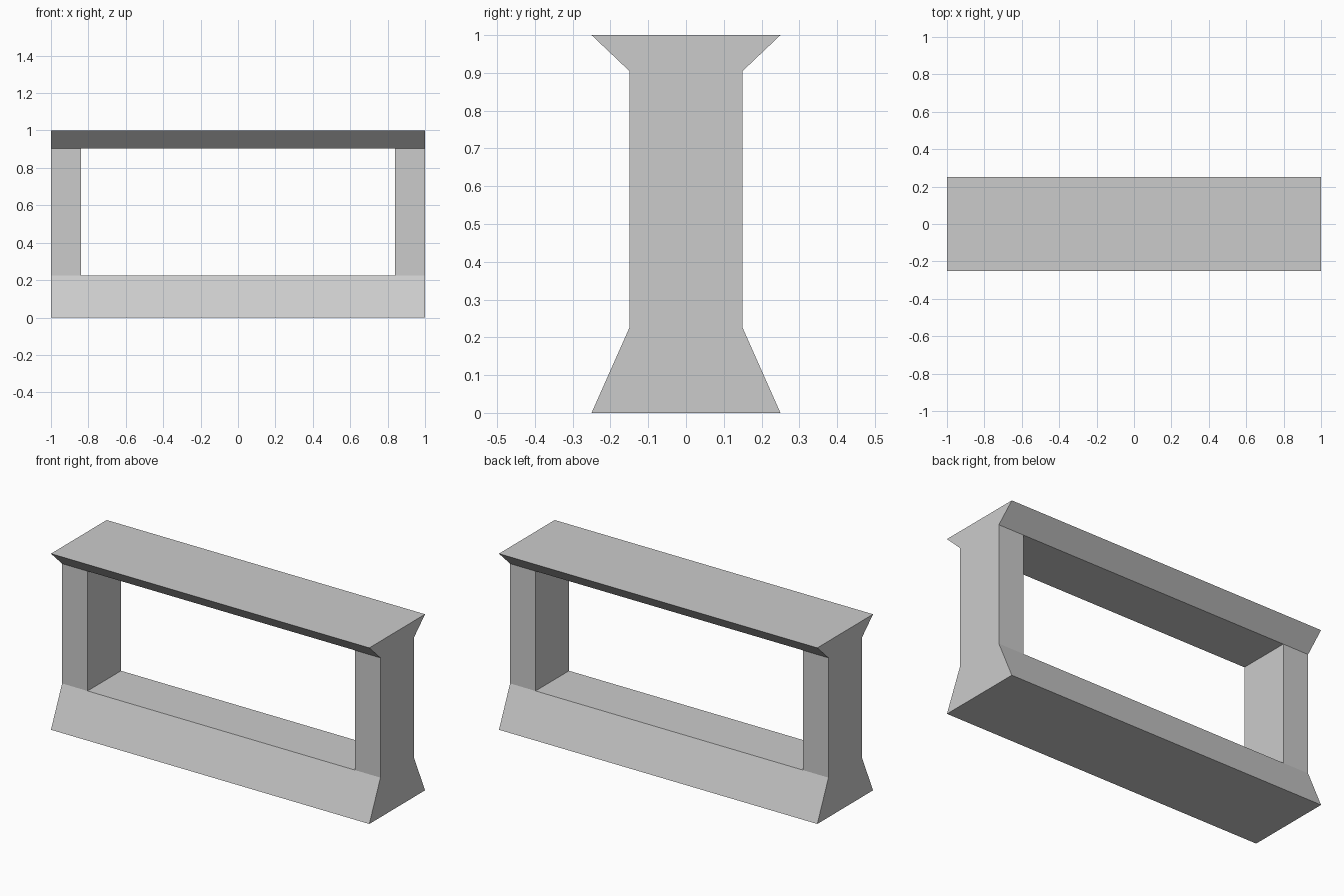
import bpy
import bmesh

cube = bpy.data.objects.get("Cube")
if cube:
    bpy.data.objects.remove(cube, do_unlink=True)

# Single matte grey
grey = bpy.data.materials.new("light_grey")
grey.use_nodes = True
colour = (0.6, 0.6, 0.6, 1)
grey.diffuse_color = colour
grey.node_tree.nodes["Principled BSDF"].inputs["Base Color"].default_value = colour

# Half of the side profile (depth, height): flared foot, waist, flared cap
half = [(0.25, 0), (0.15, 0.225), (0.15, 0.905), (0.25, 1)]
profile = half + [(-y, z) for y, z in reversed(half)]
n = len(profile)
BACK_WAIST, FRONT_WAIST = 1, 5

# Sweep the profile across the post edges, leaving the waist open in the middle
bm = bmesh.new()
rings = [[bm.verts.new((x, y, z)) for y, z in profile]
         for x in (-1, -0.84, 0.84, 1)]
for bay, (a, b) in enumerate(zip(rings, rings[1:])):
    for i in range(n):
        if bay == 1 and i in (BACK_WAIST, FRONT_WAIST):
            continue
        j = (i + 1) % n
        bm.faces.new((a[i], a[j], b[j], b[i]))

# End panels
bm.faces.new(rings[0])
bm.faces.new(rings[-1])

# Inner walls of the opening: post sides, sill and lintel
left, right = rings[1], rings[2]
sill, lintel = (1, 6), (2, 5)
for ring in (left, right):
    bm.faces.new([ring[k] for k in sill + lintel[::-1]])
for lo, hi in (sill, lintel):
    bm.faces.new((left[lo], left[hi], right[hi], right[lo]))

bmesh.ops.recalc_face_normals(bm, faces=bm.faces)
mesh = bpy.data.meshes.new("open_frame")
bm.to_mesh(mesh)
bm.free()
mesh.materials.append(grey)
frame = bpy.data.objects.new("open_frame", mesh)
bpy.context.collection.objects.link(frame)
